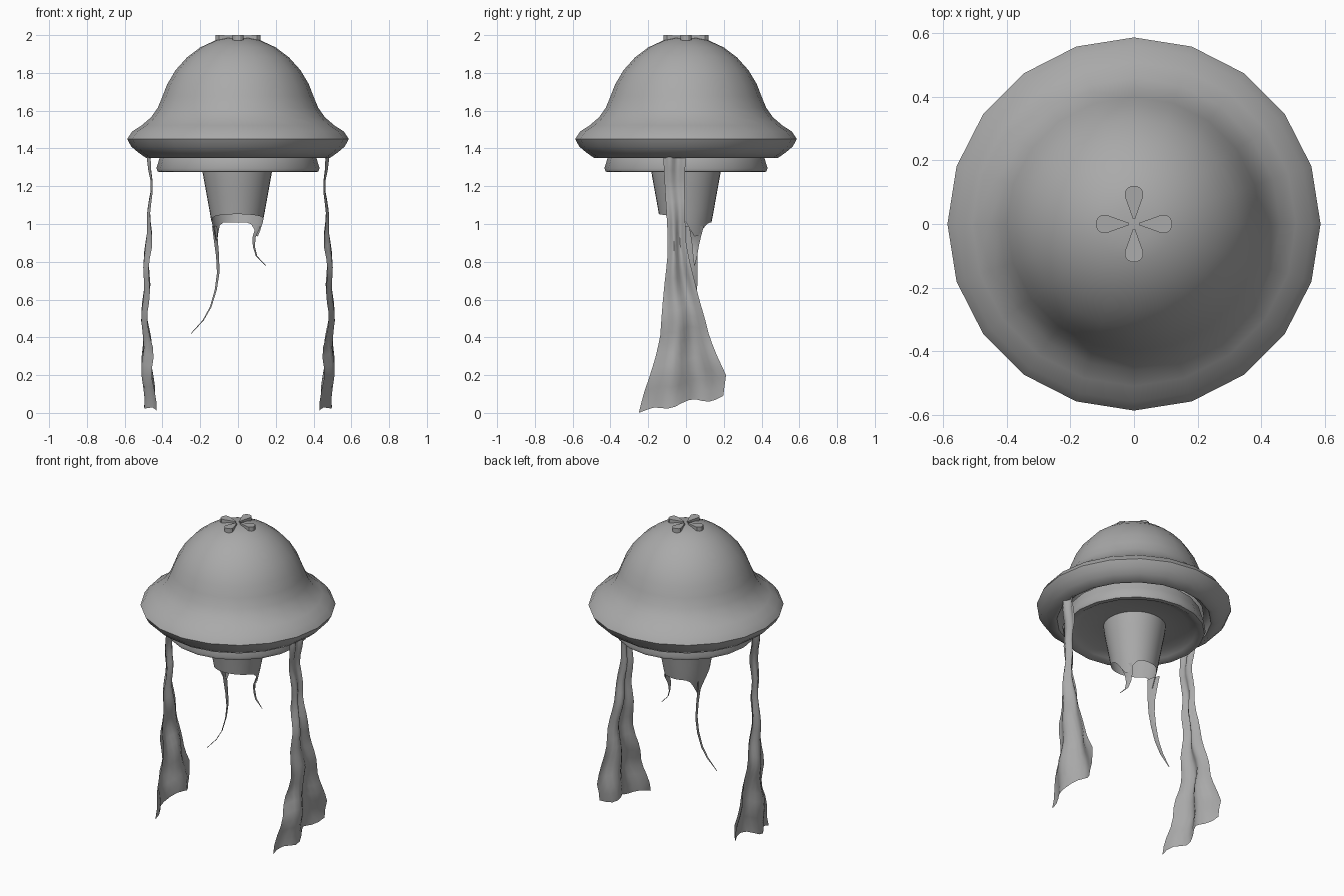
import bpy, bmesh, math
from mathutils import Vector

if "Cube" in bpy.data.objects:
    bpy.data.objects.remove(bpy.data.objects["Cube"])

grey = bpy.data.materials.new("soft_grey")
grey.diffuse_color = (0.4, 0.4, 0.4, 1)
grey.use_nodes = True
grey.node_tree.nodes["Principled BSDF"].inputs["Base Color"].default_value = grey.diffuse_color


def finish(name, bm, angle=50, normals=True):
    if normals:
        bmesh.ops.recalc_face_normals(bm, faces=bm.faces)
    me = bpy.data.meshes.new(name)
    bm.to_mesh(me)
    bm.free()
    ob = bpy.data.objects.new(name, me)
    bpy.context.collection.objects.link(ob)
    me.materials.append(grey)
    bpy.ops.object.select_all(action='DESELECT')
    ob.select_set(True)
    bpy.context.view_layer.objects.active = ob
    bpy.ops.object.shade_smooth_by_angle(angle=math.radians(angle))
    return ob


def grid(bm, rows, closed=False):
    """Skin a list of point rows with quads."""
    vs = [[bm.verts.new(p) for p in r] for r in rows]
    n = len(vs[0])
    for a, b in zip(vs, vs[1:]):
        for i in range(n if closed else n - 1):
            j = (i + 1) % n
            bm.faces.new((a[i], a[j], b[j], b[i]))


def lathe(name, profile, sides=20):
    bm = bmesh.new()
    rows = [[(r * math.cos(math.tau * i / sides), r * math.sin(math.tau * i / sides), z)
             for i in range(sides)] for r, z in profile]
    grid(bm, rows, True)
    bmesh.ops.remove_doubles(bm, verts=bm.verts, dist=0.0005)
    return finish(name, bm)


def lerp_table(table, z):
    """Interpolate the columns of a table keyed by falling height."""
    for a, b in zip(table, table[1:]):
        if a[0] >= z >= b[0]:
            t = (a[0] - z) / (a[0] - b[0])
            return [u + (v - u) * t for u, v in zip(a[1:], b[1:])]
    return table[-1][1:]


# Bell with a rolled rim and a groove underneath
lathe("bell", [(0, 1.986), (0.06, 1.984), (0.12, 1.972), (0.2, 1.935), (0.27, 1.882), (0.33, 1.815),
               (0.375, 1.74), (0.4, 1.675), (0.425, 1.615), (0.46, 1.565), (0.51, 1.522), (0.56, 1.49),
               (0.587, 1.45), (0.565, 1.41), (0.53, 1.38), (0.487, 1.35), (0.465, 1.355),
               (0.45, 1.39), (0.42, 1.4)])

# Inner lip with a shallow ceiling
lathe("inner_lip", [(0.4, 1.4), (0.415, 1.35), (0.432, 1.295), (0.425, 1.277), (0.4, 1.275),
                    (0.375, 1.29), (0.33, 1.31), (0.18, 1.315), (0, 1.315)])

# Four petals on the crown
bm = bmesh.new()
half = [(0.015, 0.003), (0.085, 0.028), (0.1, 0.029), (0.112, 0.022), (0.119, 0.01)]
outline = half + [(r, -w) for r, w in reversed(half)]
for k in range(4):
    c, s = math.cos(k * math.pi / 2), math.sin(k * math.pi / 2)
    vs = [bm.verts.new((r * c - w * s, r * s + w * c, 2.0 - (0.004 if r < 0.05 else 0)))
          for r, w in outline]
    f = bm.faces.new(vs)
    ext = bmesh.ops.extrude_face_region(bm, geom=[f])
    low = [v for v in ext['geom'] if isinstance(v, bmesh.types.BMVert)]
    bmesh.ops.translate(bm, verts=low, vec=(0, 0, -0.03))
finish("crown_petals", bm, 30)


# Central stalk with a ragged hem dipping at the two tendrils
def hem(a):
    z = 1.03 - 0.022 * math.sin(a)
    for a0, depth, w in ((2.85, 0.12, 0.38), (0.45, 0.09, 0.38)):
        d = (a - a0 + math.pi) % math.tau - math.pi
        z -= depth * math.exp(-(d / w) ** 2)
    return z


radius = [(1.33, 0.19), (1.27, 0.183), (1.1, 0.152), (1.02, 0.138), (0.95, 0.12), (0.8, 0.1)]
rows = []
for k in range(7):
    row = []
    for i in range(32):
        a = math.tau * i / 32
        z = 1.33 + (hem(a) - 1.33) * k / 6
        r = lerp_table(radius, z)[0]
        row.append((r * math.cos(a) - 0.004, r * math.sin(a), z))
    rows.append(row)
bm = bmesh.new()
grid(bm, rows, True)
finish("stalk", bm)


# Thin tapering tendrils: x, y, z, half width
def tendril(name, path):
    bm = bmesh.new()
    side = Vector((-0.3, 0.95, 0))
    grid(bm, [[Vector((x, y, z)) + side * w * s + Vector((0.004 * (1 - abs(s)), 0, 0))
               for s in (-1, 0, 1)] for x, y, z, w in path])
    finish(name, bm, 60)


tendril("long_tendril", [(-0.124, 0.035, 0.99, 0.045), (-0.118, 0.033, 0.92, 0.036),
                         (-0.108, 0.035, 0.83, 0.027), (-0.105, 0.04, 0.74, 0.022),
                         (-0.118, 0.042, 0.65, 0.018), (-0.145, 0.04, 0.56, 0.014),
                         (-0.185, 0.035, 0.49, 0.01), (-0.25, 0.03, 0.42, 0.002)])
tendril("short_tendril", [(0.108, 0.055, 0.99, 0.042), (0.085, 0.052, 0.93, 0.028),
                          (0.084, 0.05, 0.88, 0.018), (0.098, 0.048, 0.83, 0.012),
                          (0.145, 0.045, 0.78, 0.002)])

# Side ribbons: height, front y, back y, centre x, fold depth
ribbon = [(1.4, -0.125, 0.0, 0.468, 0.012), (1.35, -0.12, -0.002, 0.467, 0.011),
          (1.2, -0.112, -0.008, 0.461, 0.004), (1.0, -0.1, -0.004, 0.47, 0.01),
          (0.9, -0.096, 0.0, 0.477, 0.018), (0.8, -0.1, 0.02, 0.48, 0.015),
          (0.7, -0.112, 0.045, 0.484, 0.016), (0.6, -0.122, 0.07, 0.49, 0.016),
          (0.5, -0.13, 0.1, 0.492, 0.016), (0.4, -0.137, 0.125, 0.486, 0.02),
          (0.3, -0.16, 0.165, 0.478, 0.03), (0.2, -0.19, 0.212, 0.478, 0.03),
          (0.1, -0.225, 0.198, 0.472, 0.03), (0.0, -0.25, 0.19, 0.465, 0.034)]
cols = 12
for name, sx in (("right_ribbon", 1), ("left_ribbon", -1)):
    rows = []
    for k in range(25):
        row = []
        for i in range(cols + 1):
            u = i / cols
            # Uneven bottom hem, lowest at the front corner
            end = 0.0 + 0.085 * u ** 0.8 + 0.014 * math.sin(u * 13) * min(1, 4 * u)
            z = 1.4 + (end - 1.4) * k / 24
            y0, y1, x, d = lerp_table(ribbon, z)
            fold = math.cos(u * math.tau * 1.5 + 0.5 * math.sin(k * 0.7))
            lean = 0.006 * math.sin(k * 1.3)
            row.append((sx * (x + d * fold * -1 + lean), y0 + (y1 - y0) * u, z))
        rows.append(row)
    bm = bmesh.new()
    grid(bm, rows)
    finish(name, bm, 45)
